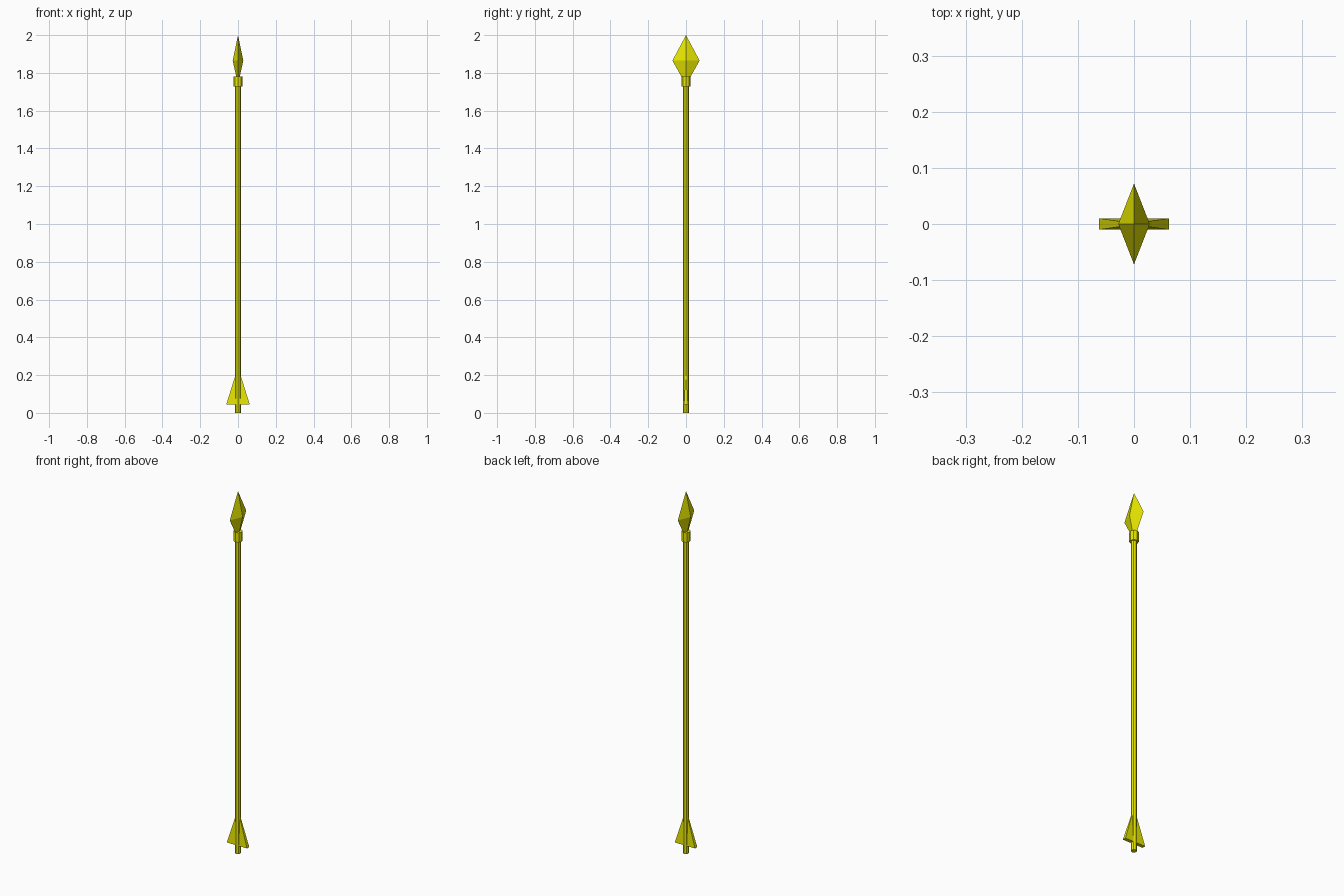
import bpy, math

if "Cube" in bpy.data.objects:
    bpy.data.objects.remove(bpy.data.objects["Cube"])

mat = bpy.data.materials.new("yellow")
mat.diffuse_color = (0.8, 0.8, 0.0, 1)
mat.use_nodes = True
mat.node_tree.nodes["Principled BSDF"].inputs["Base Color"].default_value = mat.diffuse_color


def make(name, verts, faces):
    me = bpy.data.meshes.new(name)
    me.from_pydata(verts, [], faces)
    me.materials.append(mat)
    ob = bpy.data.objects.new(name, me)
    bpy.context.collection.objects.link(ob)
    return ob


def prism(name, r, z0, z1, n=5):
    # n-sided rod with a corner facing right
    ang = [2 * math.pi * i / n for i in range(n)]
    v = [(r * math.cos(a), r * math.sin(a), z) for z in (z0, z1) for a in ang]
    f = [(i, (i + 1) % n, n + (i + 1) % n, n + i) for i in range(n)]
    f += [tuple(reversed(range(n))), tuple(range(n, 2 * n))]
    return make(name, v, f)


# Shaft and the collar that holds the head
prism("shaft", 0.0155, 0.0, 1.75, 8)
prism("collar", 0.0235, 1.727, 1.78, 8)

# Head: stretched four-sided double pyramid
w, d, zm = 0.028, 0.072, 1.865
make("arrow_head",
     [(w, 0, zm), (0, d, zm), (-w, 0, zm), (0, -d, zm), (0, 0, 2.0), (0, 0, 1.737)],
     [f for i in range(4) for f in ((i, (i + 1) % 4, 4), ((i + 1) % 4, i, 5))])

# Fins: wedges, thick at the bottom outer edge, narrow at the top
for name, s in (("fin_right", 1), ("fin_left", -1)):
    v = [(s * x, y * t, z) for x, z, t in
         ((0.0, 0.045, 0.010), (0.062, 0.045, 0.010), (0.012, 0.205, 0.003), (0.0, 0.205, 0.003))
         for y in (-1, 1)]
    f = [(0, 2, 4, 6), (7, 5, 3, 1), (0, 1, 3, 2), (2, 3, 5, 4), (4, 5, 7, 6), (6, 7, 1, 0)]
    if s < 0:
        f = [q[::-1] for q in f]
    make(name, v, f)
